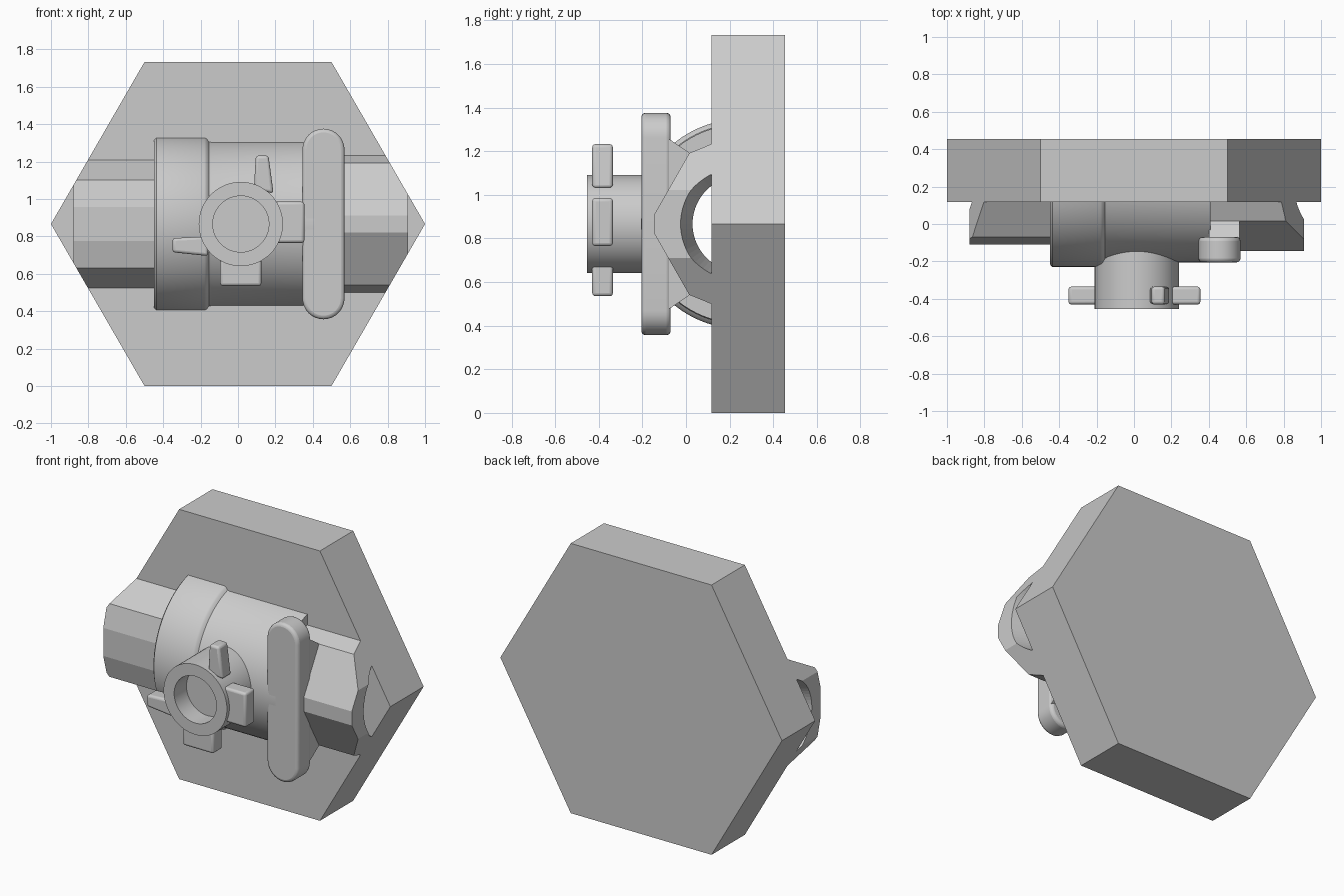
import bpy, bmesh, math
from mathutils import Vector

if "Cube" in bpy.data.objects:
    bpy.data.objects.remove(bpy.data.objects["Cube"])

CZ = 0.866          # height of the fitting axis
AX = 0.25           # y of the fitting axis


def finish(name, bm, smooth=False, bevel=0.0):
    bmesh.ops.recalc_face_normals(bm, faces=bm.faces[:])
    me = bpy.data.meshes.new(name)
    bm.to_mesh(me)
    bm.free()
    ob = bpy.data.objects.new(name, me)
    bpy.context.collection.objects.link(ob)
    if bevel:
        m = ob.modifiers.new("soft_edges", 'BEVEL')
        m.width, m.segments, m.limit_method = bevel, 3, 'ANGLE'
        m.angle_limit = math.radians(40)
    if smooth:
        shade(ob)
    return ob


def shade(ob):
    bpy.ops.object.select_all(action='DESELECT')
    bpy.context.view_layer.objects.active = ob
    ob.select_set(True)
    bpy.ops.object.shade_smooth_by_angle(angle=math.radians(30))


def prism(name, pts, axis, lo, hi, **kw):
    """Extrude a 2D outline: (x, z) along y, or (y, z) along x."""
    bm = bmesh.new()
    place = (lambda a, b, t: (a, t, b)) if axis == 'y' else (lambda a, b, t: (t, a, b))
    rings = [[bm.verts.new(place(a, b, t)) for a, b in pts] for t in (lo, hi)]
    n = len(pts)
    for r in rings:
        bm.faces.new(r)
    for i in range(n):
        j = (i + 1) % n
        bm.faces.new((rings[0][i], rings[0][j], rings[1][j], rings[1][i]))
    return finish(name, bm, **kw)


def lathe(name, profile, axis, cx=0.0, n=72, **kw):
    """Revolve (radius, position) points around the x axis line or a y axis line."""
    bm = bmesh.new()
    rings = []
    for r, t in profile:
        ring = []
        for i in range(n):
            a = 2 * math.pi * i / n
            u, v = r * math.cos(a), r * math.sin(a)
            co = (t, AX + u, CZ + v) if axis == 'x' else (cx + u, t, CZ + v)
            ring.append(bm.verts.new(co))
        rings.append(ring)
    for p, q in zip(rings, rings[1:]):
        for i in range(n):
            j = (i + 1) % n
            bm.faces.new((p[i], p[j], q[j], q[i]))
    bm.faces.new(rings[0])
    bm.faces.new(rings[-1])
    return finish(name, bm, **kw)


def boolean(ob, cutter, op):
    m = ob.modifiers.new(op.lower(), 'BOOLEAN')
    m.operation, m.object, m.solver = op, cutter, 'EXACT'
    bpy.context.view_layer.objects.active = ob
    bpy.ops.object.modifier_apply(modifier=m.name)


def mirrored(half):
    """(y, z offset) points for the upper half -> full outline about CZ."""
    return [(y, CZ + z) for y, z in half] + [(y, CZ - z) for y, z in reversed(half)]


# Hexagonal base plate
hexagon = [(math.cos(i * math.pi / 3), CZ + math.sin(i * math.pi / 3)) for i in range(6)]
prism("hex_plate", hexagon, 'y', 0.117, 0.455)

# Cutters: hexagonal clip volume and through bore
clip = prism("clip_volume", hexagon, 'y', -1.0, 0.118)
bore = lathe("bore_cutter", [(0.285, -1.1), (0.275, -0.9), (0.22, -0.7),
                             (0.22, 0.7), (0.275, 0.91), (0.285, 1.1)], 'x')

# Round valve body with a stepped shoulder
body = lathe("valve_body", [(0.465, -0.45), (0.48, -0.437), (0.48, -0.18), (0.475, -0.168),
                            (0.459, -0.155), (0.456, -0.14), (0.456, 0.41)], 'x', n=96)

# Faceted pipe ends
left_pipe = prism("left_pipe", mirrored([(-0.11, 0.09), (-0.07, 0.235), (0.12, 0.343), (0.25, 0.38)]),
                  'x', -0.88, -0.40)
right_pipe = prism("right_pipe", mirrored([(-0.145, 0.045), (0.015, 0.325), (0.12, 0.368), (0.25, 0.39)]),
                   'x', 0.38, 0.91)

# Bracket behind the lever
bracket = prism("lever_bracket", mirrored([(-0.12, 0.41), (-0.07, 0.385), (0.01, 0.33), (0.04, 0.30)]),
                'x', 0.40, 0.565)

for part in (body, left_pipe, right_pipe, bracket):
    boolean(part, bore, 'DIFFERENCE')
    boolean(part, clip, 'INTERSECT')
shade(body)
for cutter in (clip, bore):
    bpy.data.objects.remove(cutter)

# Round-ended lever bar
bar = []
for i in range(34):
    k = i if i < 17 else i - 1
    a = math.pi * k / 16
    zc = CZ + (0.397 if i < 17 else -0.397)
    bar.append((0.457 + 0.1125 * math.cos(a), zc + 0.1125 * math.sin(a)))
prism("lever", bar, 'y', -0.205, -0.07, bevel=0.02, smooth=True)

# Open boss on the front
lathe("boss", [(0.225, -0.1), (0.225, -0.455), (0.15, -0.455), (0.15, -0.33)], 'y',
      cx=0.015, smooth=True)

# Four lugs around the boss
lugs = {
    "right_lug": [(0.19, 0.765), (0.355, 0.765), (0.355, 0.985), (0.19, 0.985)],
    "bottom_lug": [(-0.095, 0.70), (-0.095, 0.535), (0.125, 0.535), (0.125, 0.70)],
    "left_lug": [(-0.35, 0.715), (-0.16, 0.695), (-0.16, 0.80), (-0.35, 0.79)],
    "top_lug": [(0.085, 1.05), (0.19, 1.03), (0.163, 1.232), (0.095, 1.232)],
}
for name, outline in lugs.items():
    prism(name, outline, 'y', -0.43, -0.335, bevel=0.015, smooth=True)
